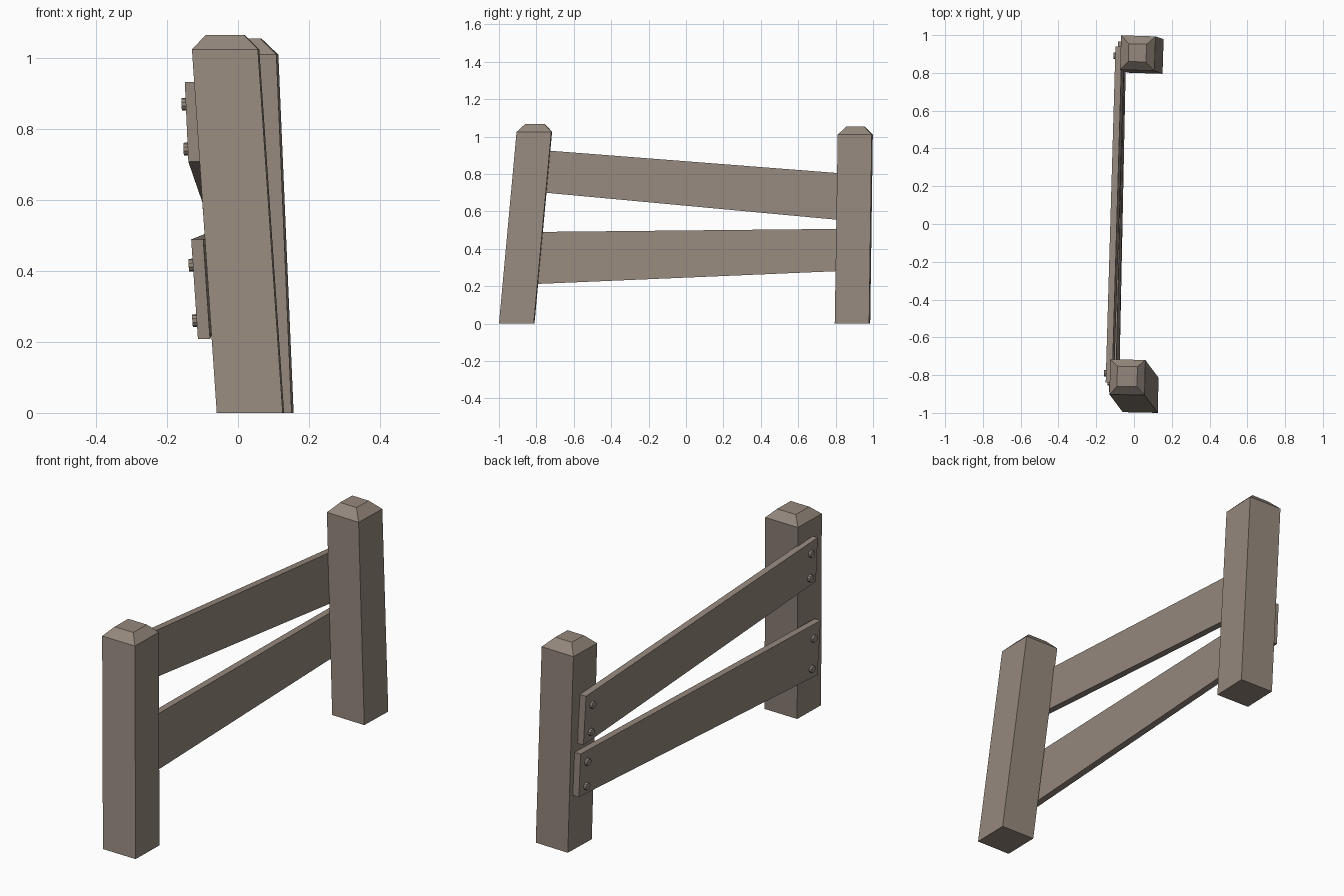
import bpy, bmesh
from math import radians
from mathutils import Vector, Matrix

cube = bpy.data.objects.get("Cube")
if cube:
    bpy.data.objects.remove(cube, do_unlink=True)

COLOR = (0.30, 0.247, 0.205, 1)
wood = bpy.data.materials.new("weathered_wood")
wood.use_nodes = True
wood.diffuse_color = COLOR
wood.node_tree.nodes["Principled BSDF"].inputs["Base Color"].default_value = COLOR


def finish(name, bm):
    bmesh.ops.recalc_face_normals(bm, faces=bm.faces)
    mesh = bpy.data.meshes.new(name)
    bm.to_mesh(mesh)
    bm.free()
    mesh.materials.append(wood)
    obj = bpy.data.objects.new(name, mesh)
    bpy.context.collection.objects.link(obj)
    return obj


def loft(name, rings):
    """Skin a stack of four-cornered rings and close both ends."""
    bm = bmesh.new()
    rows = [[bm.verts.new(p) for p in ring] for ring in rings]
    for a, b in zip(rows, rows[1:]):
        for i in range(4):
            j = (i + 1) % 4
            bm.faces.new((a[i], a[j], b[j], b[i]))
    bm.faces.new(rows[0][::-1])
    bm.faces.new(rows[-1])
    return finish(name, bm)


def post(name, yaw, sections):
    """Leaning square post; each section is a centre and a half width."""
    turn = Matrix.Rotation(radians(yaw), 3, 'Z')
    corners = [(-1, -1, 0), (1, -1, 0), (1, 1, 0), (-1, 1, 0)]
    loft(name, [[Vector(c) + turn @ Vector(k) * half for k in corners]
                for c, half in sections])


def bolt(name, point, normal):
    bm = bmesh.new()
    bmesh.ops.create_cone(bm, cap_ends=True, segments=10,
                          radius1=0.018, radius2=0.018, depth=0.026)
    obj = finish(name, bm)
    obj.matrix_world = (Matrix.Translation(point)
                        @ normal.to_track_quat('Z', 'Y').to_matrix().to_4x4())


def rail(name, front, rear, thickness=0.034):
    """Board given by the outer top and bottom points at each end, plus bolts."""
    inward = Vector((thickness, 0, 0))
    ends = [[Vector(p) for p in end] for end in (front, rear)]
    loft(name, [[t, b, b + inward, t + inward] for t, b in ends])
    (ft, fb), (rt, rb) = ends
    normal = (rt - ft).cross(fb - ft).normalized()
    if normal.x > 0:
        normal.negate()
    for side, along in (("front", 0.028), ("rear", 0.972)):
        for level, down in (("upper", 0.26), ("lower", 0.82)):
            spot = ft.lerp(rt, along).lerp(fb.lerp(rb, along), down)
            bolt(f"{name}_{side}_{level}_bolt", spot, normal)


# Leaning posts with chamfered tops
post("front_post", -1.2, [((0.035, -0.905, 0), 0.093),
                          ((-0.035, -0.811, 1.025), 0.093),
                          ((-0.036, -0.807, 1.066), 0.053)])
post("rear_post", -1.8, [((0.062, 0.89, 0), 0.092),
                         ((0.02, 0.905, 1.01), 0.091),
                         ((0.018, 0.906, 1.055), 0.047)])

# Crooked boards bolted to the outer side of the posts
rail("upper_rail",
     [(-0.15, -0.84, 0.933), (-0.14, -0.84, 0.708)],
     [(-0.098, 0.94, 0.795), (-0.083, 0.94, 0.543)])
rail("lower_rail",
     [(-0.132, -0.89, 0.489), (-0.113, -0.89, 0.208)],
     [(-0.085, 0.965, 0.508), (-0.075, 0.965, 0.287)])
